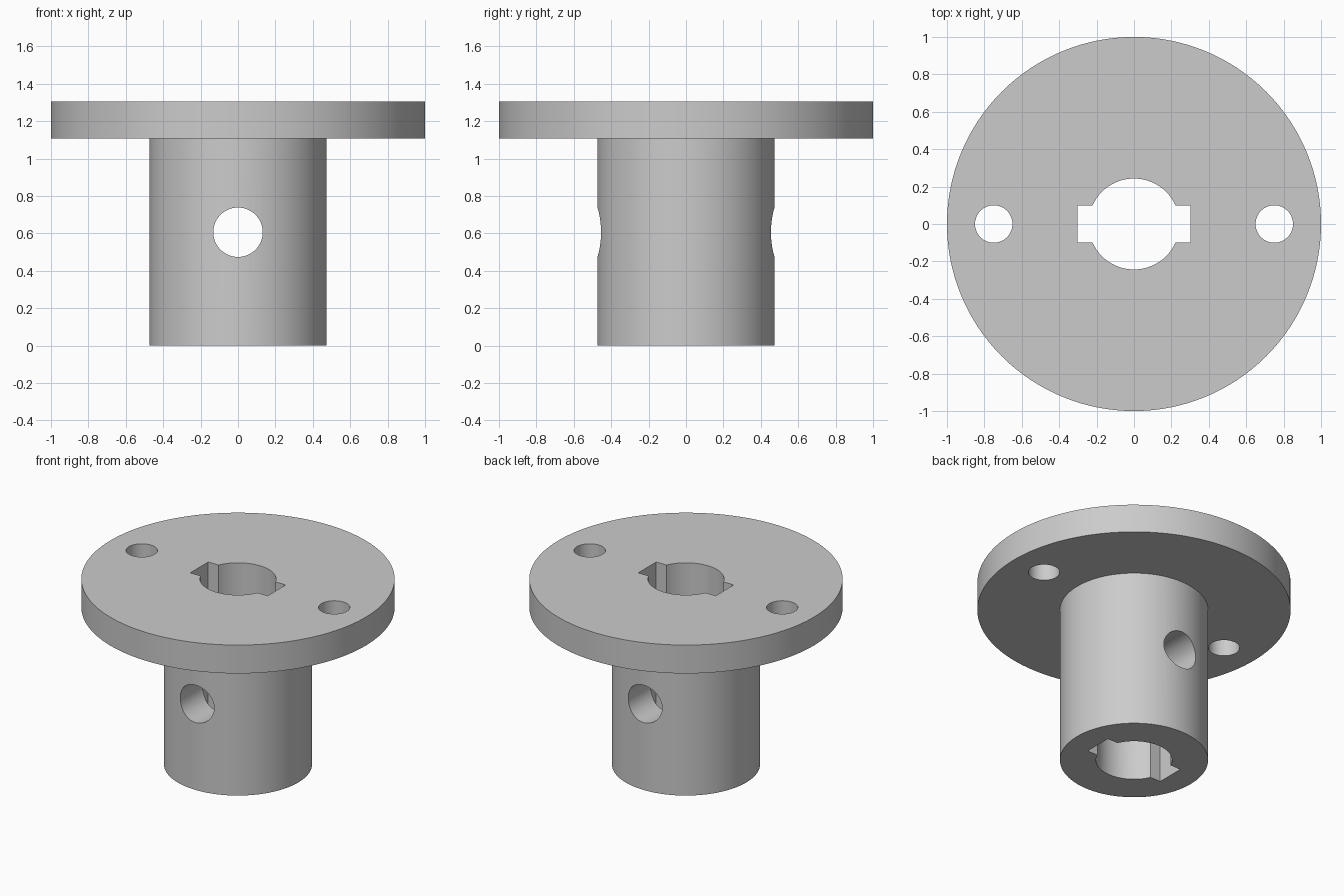
import bpy
import math

default = bpy.data.objects.get("Cube")
if default:
    bpy.data.objects.remove(default, do_unlink=True)

HEIGHT, FLANGE_BOTTOM = 1.306, 1.106
HUB_RADIUS, BORE_RADIUS = 0.473, 0.243

grey = bpy.data.materials.new("plain grey")
grey.use_nodes = True
colour = (0.6, 0.6, 0.6, 1)
grey.diffuse_color = colour
grey.node_tree.nodes["Principled BSDF"].inputs["Base Color"].default_value = colour


def cylinder(name, radius, low, high, x=0, sides=96):
    bpy.ops.mesh.primitive_cylinder_add(
        vertices=sides, radius=radius, depth=high - low, location=(x, 0, (low + high) / 2))
    bpy.context.object.name = name
    return bpy.context.object


def combine(target, tool, operation):
    """Apply a boolean to the target and remove the tool."""
    bpy.context.view_layer.objects.active = target
    mod = target.modifiers.new(operation, "BOOLEAN")
    mod.operation, mod.object, mod.solver = operation, tool, "EXACT"
    bpy.ops.object.modifier_apply(modifier=mod.name)
    bpy.data.objects.remove(tool, do_unlink=True)


# Round flange joined to the hub below it
coupling = cylinder("flanged_hub", 1, FLANGE_BOTTOM, HEIGHT, sides=128)
hub = cylinder("hub", HUB_RADIUS, 0, HEIGHT - 0.1)
combine(coupling, hub, "UNION")

# Central bore
combine(coupling, cylinder("bore", BORE_RADIUS, -0.1, HEIGHT + 0.1), "DIFFERENCE")

# Opposed square keyways along the bore
bpy.ops.mesh.primitive_cube_add(size=1, location=(0, 0, HEIGHT / 2))
keyway = bpy.context.object
keyway.scale = (0.604, 0.2, HEIGHT + 0.2)
combine(coupling, keyway, "DIFFERENCE")

# Bolt holes through the flange
for side in (-1, 1):
    bolt_hole = cylinder("bolt_hole", 0.1, FLANGE_BOTTOM - 0.1, HEIGHT + 0.1, side * 0.75, 64)
    combine(coupling, bolt_hole, "DIFFERENCE")

# Cross hole through the hub from front to back
cross_hole = cylinder("cross_hole", 0.132, -0.7, 0.7, sides=64)
cross_hole.location.z = 0.606
cross_hole.rotation_euler.x = math.pi / 2
combine(coupling, cross_hole, "DIFFERENCE")

# Finish
coupling.data.materials.clear()
coupling.data.materials.append(grey)
for polygon in coupling.data.polygons:
    polygon.material_index = 0
bpy.ops.object.select_all(action="DESELECT")
coupling.select_set(True)
bpy.context.view_layer.objects.active = coupling
bpy.ops.object.shade_smooth_by_angle(angle=math.radians(30))
